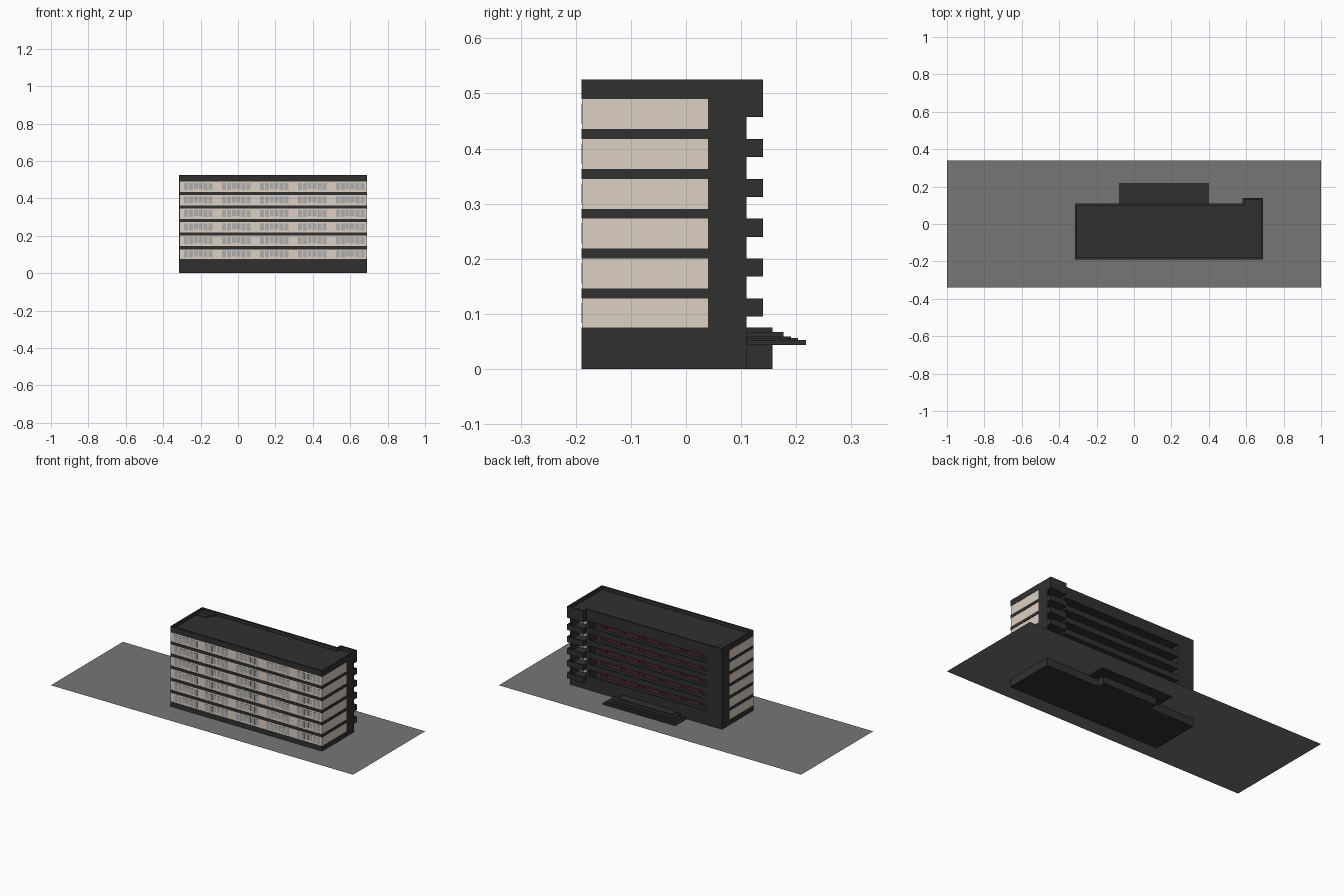
import bpy, bmesh

if "Cube" in bpy.data.objects:
    bpy.data.objects.remove(bpy.data.objects["Cube"])


def material(name, r, g, b):
    m = bpy.data.materials.new(name)
    m.diffuse_color = (r, g, b, 1)
    m.use_nodes = True
    m.node_tree.nodes["Principled BSDF"].inputs["Base Color"].default_value = m.diffuse_color
    return m


DARK = material("charcoal", 0.03, 0.03, 0.03)
CREAM = material("cream", 0.72, 0.63, 0.55)
GLASS = material("glass", 0.42, 0.42, 0.43)
RED = material("dark_red", 0.10, 0.012, 0.025)
GROUND = material("asphalt", 0.18, 0.18, 0.18)


def boxes(name, mat, items):
    """One object from boxes given as (x0, x1, y0, y1, z0, z1)."""
    bm = bmesh.new()
    for x0, x1, y0, y1, z0, z1 in items:
        vs = bmesh.ops.create_cube(bm, size=1)["verts"]
        for v in vs:
            v.co.x = x1 if v.co.x > 0 else x0
            v.co.y = y1 if v.co.y > 0 else y0
            v.co.z = z1 if v.co.z > 0 else z0
    me = bpy.data.meshes.new(name)
    bm.to_mesh(me)
    bm.free()
    me.materials.append(mat)
    ob = bpy.data.objects.new(name, me)
    bpy.context.collection.objects.link(ob)
    return ob


X0, X1 = -0.315, 0.69          # building ends
YF, YM, YB, YT = -0.19, 0.04, 0.11, 0.14   # front, recess wall, back, balcony front
XA, XB = -0.21, 0.58           # ends of the rear galleries
STEP, FLOORS, TOP = 0.0723, 6, 0.525
E = 0.0015

# Ground sheet
bpy.ops.mesh.primitive_plane_add(size=1, location=(0, 0, 0.046))
ground = bpy.context.object
ground.name = "ground"
ground.scale = (2, 0.68, 1)
ground.data.materials.append(GROUND)

# Plinth, with the closed rear part of the lowest storey
boxes("plinth", DARK, [(X0, X1, YF, YB, 0, 0.075)])
boxes("rear_ground_wall", DARK, [(X0, X1, YM, YB, 0.075, 0.095)])

# Cream storeys and dark floor bands between them
boxes("cream_walls", CREAM, [(X0 + E, X1 - E, YF + E, YM, 0.075, 0.492)])
boxes("floor_bands", DARK, [(X0, X1, YF, YM, 0.128 + i * STEP, 0.146 + i * STEP)
                            for i in range(FLOORS - 1)])

# Rear end walls and pier
boxes("rear_end_walls", DARK, [(X0, XA, YM, YB, 0.09, 0.5),
                               (X1 - 0.012, X1, YM, YB, 0.09, 0.5),
                               (XB - 0.015, XB, YM, YB, 0.09, 0.5)])
boxes("gallery_back_wall", DARK, [(XA, XB, YM, YM + 0.003, 0.09, 0.47)])

# Rear galleries and corner balconies: thin floors with parapets
floors, parapets, balconies = [], [], []
for i in range(FLOORS - 1):
    a, b = 0.095 + i * STEP, 0.128 + i * STEP
    floors.append((XA, X1, YM, YB, a, a + 0.01))
    parapets.append((XA, XB, YB - 0.01, YB, a, b))
    balconies += [(XB, X1, YB, YT, a, a + 0.01),
                  (XB, X1, YT - 0.008, YT, a, b),
                  (XB, XB + 0.008, YB, YT, a, b),
                  (X1 - 0.008, X1, YB, YT, a, b)]
boxes("gallery_floors", DARK, floors)
boxes("gallery_parapets", DARK, parapets)
boxes("corner_balconies", DARK, balconies)

# Red gallery windows
panes, n = [], 40
w = (XB - 0.015 - XA) / n
for i in range(FLOORS - 1):
    for k in range(n):
        x = XA + k * w
        panes.append((x + w * 0.18, x + w * 0.82, YM, YM + 0.005,
                      0.115 + i * STEP, 0.162 + i * STEP))
boxes("gallery_windows", RED, panes)

# Front windows: five groups per storey, alternating tall and short panes
panes = []
for i in range(FLOORS):
    z = 0.075 + i * STEP
    for g in range(5):
        gx = -0.288 + g * 0.203
        for k in range(6):
            x = gx + k * 0.026
            low = 0.008 if k in (0, 1, 4, 5) else 0.014
            panes.append((x, x + 0.021, YF + 0.0003, YF + 0.003, z + low, z + 0.045))
boxes("front_windows", GLASS, panes)

# Roof slab, parapet rim and top of the balcony stack
boxes("roof", DARK, [(X0, X1, YF, YB, 0.49, 0.505),
                     (XA, X1, YM, YB, 0.457, 0.492),
                     (XB, X1, YB, YT, 0.457, 0.505)])
t = 0.01
boxes("roof_parapet", DARK, [(X0, X1, YF, YF + t, 0.505, TOP),
                             (X0, X0 + t, YF + t, YB, 0.505, TOP),
                             (X1 - t, X1, YF + t, YT, 0.505, TOP),
                             (X0 + t, XB, YB - t, YB, 0.505, TOP),
                             (XB, XB + t, YB - t, YT, 0.505, TOP),
                             (XB + t, X1 - t, YT - t, YT, 0.505, TOP)])
boxes("roof_hatch", DARK, [(X0 + t, -0.22, 0.075, YB - t, 0.505, 0.512),
                           (X0 + t, -0.24, 0.045, 0.075, 0.505, 0.509)])

# Entrance platform with steps wrapping three sides
px0, px1, py = -0.02, 0.34, 0.157
boxes("entrance_platform", DARK, [(px0, px1, YB, py, 0, 0.075)])
steps = [(0.020, 0.067), (0.034, 0.059), (0.046, 0.056), (0.061, 0.052)]
boxes("entrance_steps", DARK, [(px0 - e, px1 + e, YB, py + e, 0.043, z)
                               for e, z in steps])
